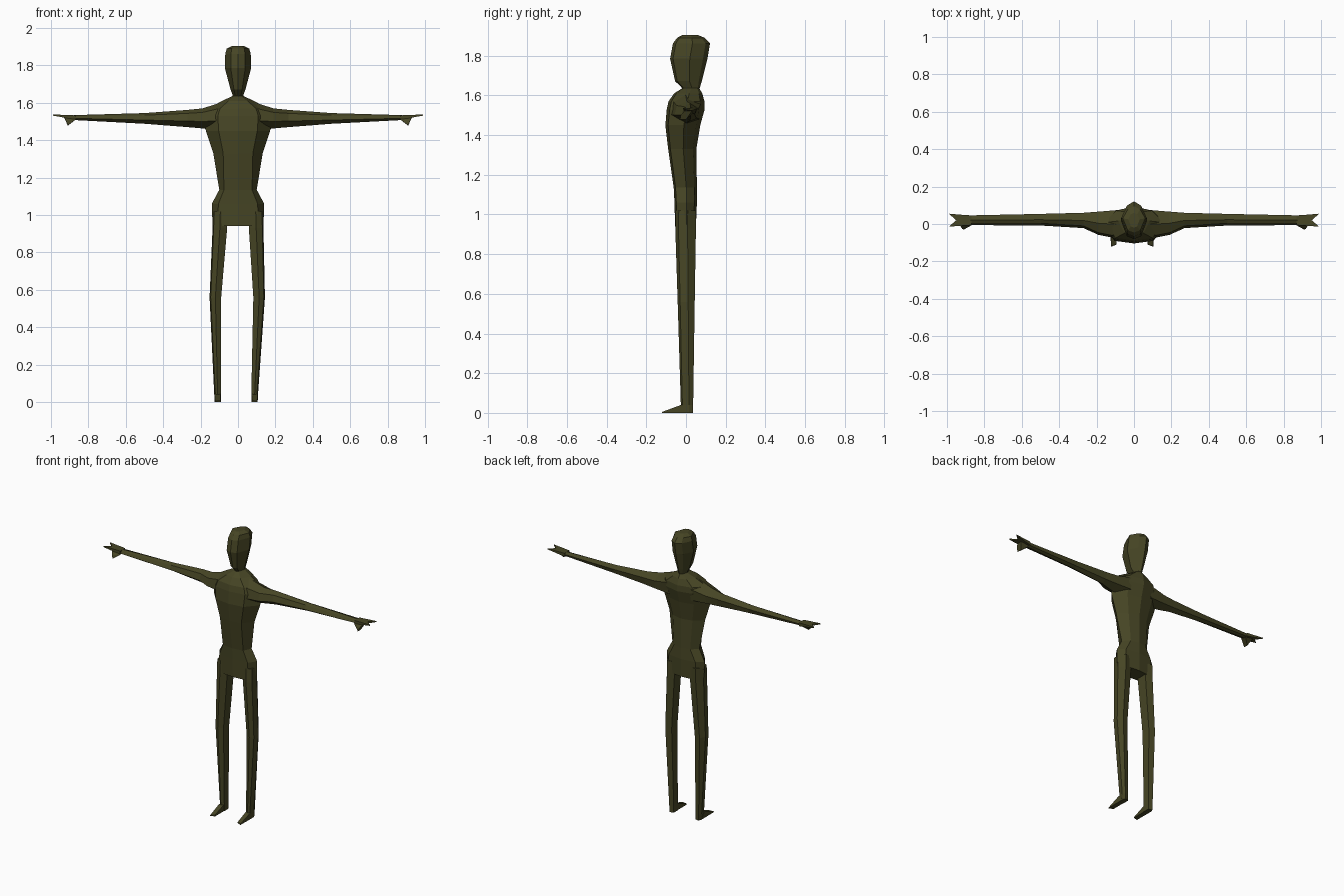
import bpy, bmesh, math
from mathutils import Vector

olive = bpy.data.materials.new("dark_olive")
olive.diffuse_color = (0.062, 0.060, 0.018, 1)


def finish(name, bm):
    bmesh.ops.recalc_face_normals(bm, faces=bm.faces)
    mesh = bpy.data.meshes.new(name)
    bm.to_mesh(mesh)
    bm.free()
    mesh.materials.append(olive)
    obj = bpy.data.objects.new(name, mesh)
    bpy.context.collection.objects.link(obj)
    return obj


def loft(name, rings):
    """Skin a list of equally long point rings and cap both ends."""
    bm = bmesh.new()
    loops = [[bm.verts.new(p) for p in ring] for ring in rings]
    n = len(loops[0])
    for a, b in zip(loops, loops[1:]):
        for i in range(n):
            j = (i + 1) % n
            bm.faces.new((a[i], a[j], b[j], b[i]))
    bm.faces.new(loops[0])
    bm.faces.new(loops[-1])
    return finish(name, bm)


def hull(name, points):
    bm = bmesh.new()
    for p in points:
        bm.verts.new(p)
    bmesh.ops.convex_hull(bm, input=bm.verts)
    return finish(name, bm)


def body_ring(z, w, yf, yb, front=0.55, back=0.55):
    """Eight-sided horizontal section with a centre ridge front and back."""
    ym = (yf + yb) / 2 + 0.005
    f = ym + (yf - ym) * 0.85
    b = ym + (yb - ym) * 0.75
    return [(0, yf, z), (w * front, f, z), (w, ym, z), (w * back, b, z),
            (0, yb, z), (-w * back, b, z), (-w, ym, z), (-w * front, f, z)]


# Torso: crotch, hips, waist, chest, shoulders, neck
loft("torso", [body_ring(*r) for r in (
    (0.94, 0.136, -0.055, 0.050, 0.8, 0.8),
    (1.06, 0.140, -0.058, 0.055, 0.75, 0.7),
    (1.135, 0.100, -0.062, 0.055, 0.75, 0.6),
    (1.33, 0.132, -0.090, 0.052, 0.6, 0.55),
    (1.45, 0.172, -0.104, 0.072, 0.6, 0.55),
    (1.53, 0.180, -0.097, 0.094, 0.6, 0.55),
    (1.57, 0.160, -0.088, 0.093, 0.6, 0.6),
    (1.61, 0.085, -0.060, 0.082, 0.6, 0.6),
    (1.637, 0.028, -0.018, 0.066))])

# Head: neck, chin, cheeks, brow, crown
loft("head", [body_ring(*r) for r in (
    (1.615, 0.030, -0.018, 0.060),
    (1.640, 0.028, -0.022, 0.070),
    (1.672, 0.040, -0.055, 0.080),
    (1.785, 0.070, -0.080, 0.108),
    (1.862, 0.068, -0.066, 0.121),
    (1.890, 0.060, -0.045, 0.095),
    (1.904, 0.030, -0.020, 0.060))])

for side, s in (("left", 1), ("right", -1)):
    # Arm: tapering six-sided limb from inside the chest to the wrist
    arm = []
    for x, lo, hi, yf, yb in ((0.08, 1.45, 1.605, -0.080, 0.075),
                              (0.19, 1.463, 1.570, -0.058, 0.066),
                              (0.27, 1.470, 1.562, -0.022, 0.060),
                              (0.50, 1.488, 1.545, -0.008, 0.054),
                              (0.88, 1.508, 1.534, -0.006, 0.046)):
        m, t, ym = lo + (hi - lo) * 0.5, hi - lo, (yf + yb) / 2
        arm.append([(s * x, y, z) for y, z in (
            (yf, m - t * 0.15), (yf + 0.012, m + t * 0.3), (ym, hi),
            (yb, m + t * 0.2), (yb - 0.008, m - t * 0.3), (ym, lo))])
    loft(side + "_arm", arm)

    # Hand: flat palm with a notch between two finger tips, and a thumb
    outline = ((0.87, -0.006), (0.93, -0.010), (0.99, -0.014),
               (0.95, 0.020), (0.99, 0.055), (0.93, 0.050), (0.87, 0.046))
    loft(side + "_hand", [
        [(s * x, y, z + k * (x - 0.87)) for x, y in outline]
        for z, k in ((1.510, 0.18), (1.533, 0.04))])
    hull(side + "_thumb", [(s * x, y, z) for x, y, z in (
        (0.865, -0.005, 1.512), (0.865, 0.035, 1.512),
        (0.930, -0.008, 1.522), (0.930, 0.030, 1.522),
        (0.910, -0.030, 1.480), (0.910, 0.000, 1.478),
        (0.918, -0.026, 1.500))])

    # Leg: hip, knee, ankle; the feet sit slightly to one side
    leg = []
    for z, xi, xo, yf, yb, dx in (
            (1.02, 0.055, 0.134, -0.052, 0.050, 0),
            (0.93, 0.058, 0.136, -0.054, 0.050, 0),
            (0.56, 0.086, 0.148, -0.042, 0.044, -0.004),
            (0.04, 0.081, 0.117, -0.026, 0.036, -0.010),
            (0.00, 0.081, 0.115, -0.026, 0.036, -0.010)):
        xm, ym = (xi + xo) / 2, (yf + yb) / 2
        leg.append([(s * x + dx, y, z) for x, y in (
            (xi, yf * 0.6), (xm, yf), (xo - 0.006, yf * 0.7),
            (xo, ym + 0.01), (xm + 0.01, yb), (xi, yb * 0.8))])
    loft(side + "_leg", leg)

    # Foot: thin wedge
    hull(side + "_foot", [(s * x - 0.010, y, z) for x, y, z in (
        (0.083, 0.02, 0.0), (0.115, 0.02, 0.0),
        (0.083, -0.02, 0.042), (0.115, -0.02, 0.042),
        (0.083, -0.110, 0.0), (0.114, -0.122, 0.0),
        (0.085, -0.110, 0.008), (0.112, -0.118, 0.006))])
